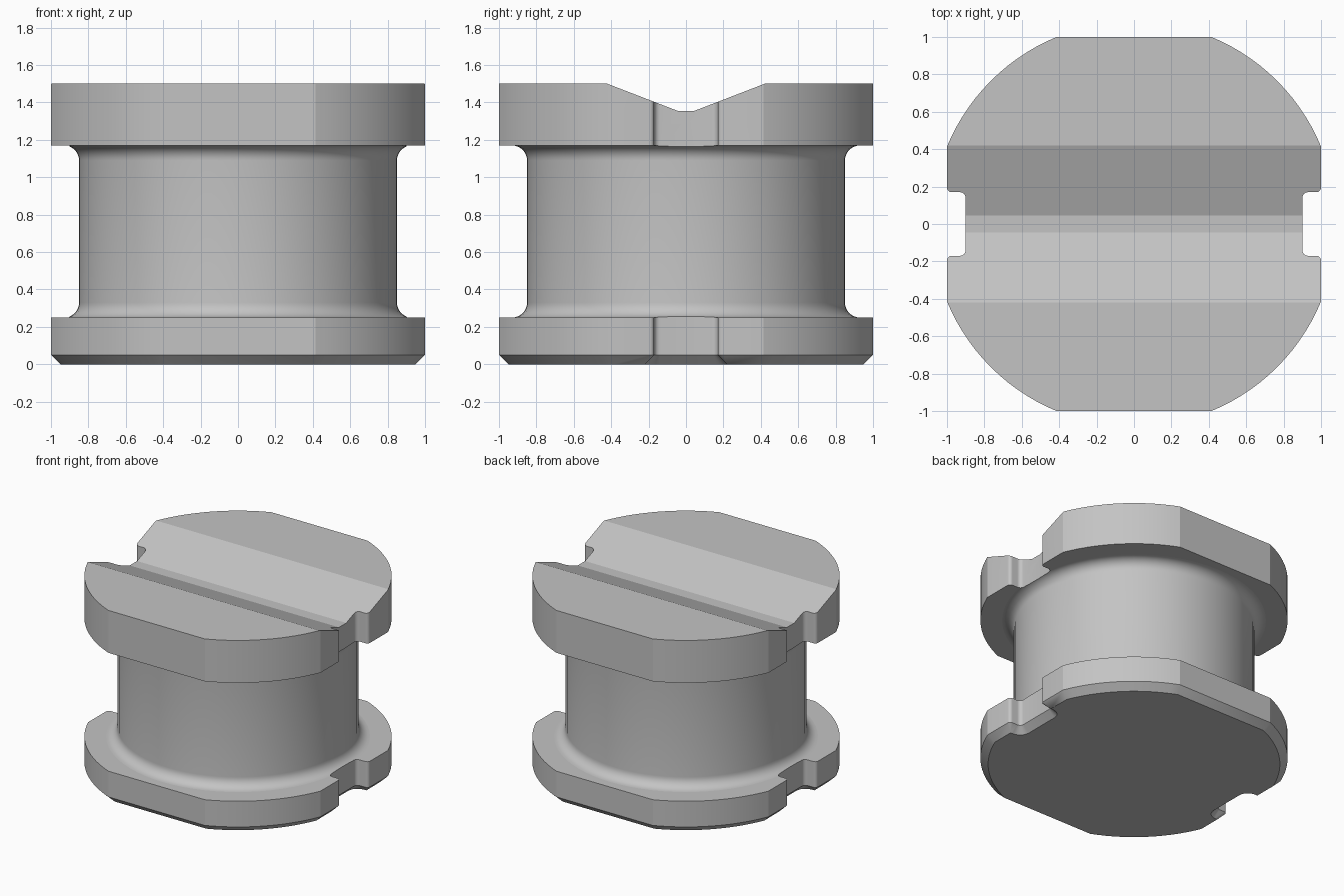
import bpy
import bmesh
from math import cos, sin, radians, pi

default = bpy.data.objects.get("Cube")
if default:
    bpy.data.objects.remove(default, do_unlink=True)

grey = bpy.data.materials.new("plain_grey")
grey.use_nodes = True
colour = (0.55, 0.55, 0.55, 1)
grey.diffuse_color = colour
grey.node_tree.nodes["Principled BSDF"].inputs["Base Color"].default_value = colour

FLANGE_TOP, FLANGE_BASE, HEIGHT = 1.17, 0.25, 1.5
CORE, FILLET = 0.85, 0.08


def arc(cx, cy, r, start, end, steps):
    angles = [radians(start + (end - start) * i / steps) for i in range(steps + 1)]
    return [(cx + r * cos(a), cy + r * sin(a)) for a in angles]


def outline(inset=0.0):
    """Disc with four flats and a rounded notch on each side, offset inwards."""
    notch_x, notch_y, inner, outer = 0.9, 0.17, 0.03, 0.025
    off = max(outer, inset)
    quarter = arc(notch_x + inner, notch_y - inner, inner + inset, 180, 90, 6)
    quarter += arc(1 - off, notch_y + off, max(outer - inset, 0), 270, 360, 6)
    quarter += arc(0, 0, (1 - inset) / cos(pi / 8), 22.5, 67.5, 14)
    half = [(x, -y) for x, y in reversed(quarter)] + quarter
    return half + [(-x, -y) for x, y in half]


def loft(name, rings):
    """Solid through matching rings of points, capped at both ends."""
    bm = bmesh.new()
    loops = [[bm.verts.new(p) for p in ring] for ring in rings]
    n = len(loops[0])
    for a, b in zip(loops, loops[1:]):
        for i in range(n):
            j = (i + 1) % n
            bm.faces.new((a[i], a[j], b[j], b[i]))
    bm.faces.new(loops[0][::-1])
    bm.faces.new(loops[-1])
    bmesh.ops.remove_doubles(bm, verts=bm.verts, dist=1e-5)
    bmesh.ops.recalc_face_normals(bm, faces=bm.faces)
    mesh = bpy.data.meshes.new(name)
    bm.to_mesh(mesh)
    bm.free()
    mesh.materials.append(grey)
    obj = bpy.data.objects.new(name, mesh)
    bpy.context.collection.objects.link(obj)
    return obj


def plate(name, layers):
    return loft(name, [[(x, y, z) for x, y in outline(d)] for z, d in layers])


def select(obj):
    bpy.ops.object.select_all(action="DESELECT")
    obj.select_set(True)
    bpy.context.view_layer.objects.active = obj


def cut(obj, tool, operation):
    mod = obj.modifiers.new("cut", "BOOLEAN")
    mod.object, mod.operation, mod.solver = tool, operation, "EXACT"
    select(obj)
    bpy.ops.object.modifier_apply(modifier=mod.name)
    bpy.data.objects.remove(tool, do_unlink=True)


# Bottom flange with chamfered underside
bottom = plate("bottom_flange", [(0, 0.05), (0.05, 0), (FLANGE_BASE, 0)])

# Top flange with a shallow V groove running side to side
top = plate("top_flange", [(FLANGE_TOP, 0), (HEIGHT, 0)])
section = [(-0.68, 1.6), (-0.045, 1.355), (0.045, 1.355), (0.68, 1.6)]
groove = loft("groove_cutter", [[(x, y, z) for y, z in section] for x in (-1.3, 1.3)])
cut(top, groove, "DIFFERENCE")

# Winding core with filleted ends, trimmed by the flange notches
reach = CORE + FILLET
profile = [(CORE - 0.1, FLANGE_BASE - 0.1)]
profile += arc(reach, FLANGE_BASE + FILLET, FILLET, 270, 180, 8)
profile += arc(reach, FLANGE_TOP - FILLET, FILLET, 180, 90, 8)
profile += [(CORE - 0.1, FLANGE_TOP + 0.1)]
core = loft("winding_core", [[(x, y, z) for x, y in arc(0, 0, r, 0, 360, 72)[:-1]]
                             for r, z in profile])
cut(core, plate("notch_cutter", [(-0.5, 0), (2, 0)]), "INTERSECT")

for part in (bottom, top, core):
    select(part)
    bpy.ops.object.shade_smooth_by_angle(angle=radians(20))
